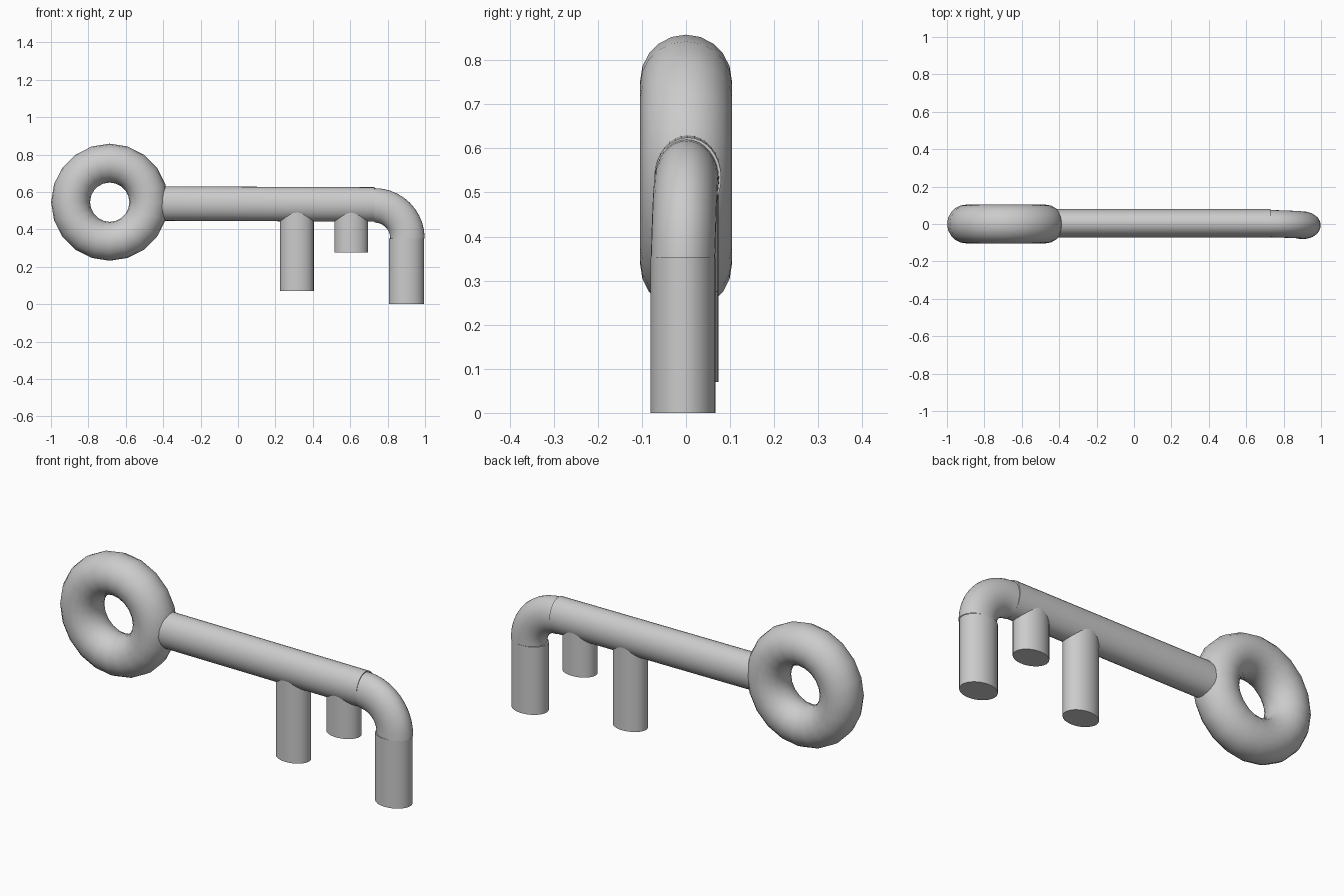
import bpy, bmesh
from math import sin, cos, pi, radians
from mathutils import Vector, Matrix

cube = bpy.data.objects.get("Cube")
if cube:
    bpy.data.objects.remove(cube, do_unlink=True)

# One plain grey finish
grey = bpy.data.materials.new("plain_grey")
grey.use_nodes = True
color = (0.6, 0.6, 0.6, 1)
grey.diffuse_color = color
grey.node_tree.nodes["Principled BSDF"].inputs["Base Color"].default_value = color


def finish(obj, angle=40):
    obj.data.materials.clear()
    obj.data.materials.append(grey)
    bpy.ops.object.select_all(action='DESELECT')
    obj.select_set(True)
    bpy.context.view_layer.objects.active = obj
    bpy.ops.object.shade_smooth_by_angle(angle=radians(angle))


def tube(name, path, wide, deep, sides=32, caps=True):
    """Oval tube; each path entry is (centre, heading), heading 0 = +x, pi/2 = down."""
    bm = bmesh.new()
    rings = []
    for centre, heading in path:
        up = Vector((sin(heading), 0, cos(heading))) * wide
        side = Vector((0, deep, 0))
        turns = [2 * pi * i / sides for i in range(sides)]
        rings.append([bm.verts.new(Vector(centre) + up * cos(t) + side * sin(t)) for t in turns])
    for a, b in zip(rings, rings[1:]):
        for i in range(sides):
            j = (i + 1) % sides
            bm.faces.new((a[i], a[j], b[j], b[i]))
    if caps:
        bm.faces.new(rings[0])
        bm.faces.new(rings[-1])
    bmesh.ops.recalc_face_normals(bm, faces=bm.faces)
    mesh = bpy.data.meshes.new(name)
    bm.to_mesh(mesh)
    bm.free()
    obj = bpy.data.objects.new(name, mesh)
    bpy.context.collection.objects.link(obj)
    finish(obj)
    return obj


# Ring handle
bpy.ops.mesh.primitive_torus_add(major_segments=20, minor_segments=20,
                                 major_radius=0.209, minor_radius=0.104)
handle = bpy.context.object
handle.name = "ring_handle"
handle.data.transform(Matrix.Translation((-0.686, 0, 0.545)) @ Matrix.Rotation(pi / 2, 4, 'X'))
finish(handle, 60)

# Straight shaft
tube("shaft", [((-0.45, 0.004, 0.538), 0), ((0.73, 0.004, 0.533), 0)], 0.092, 0.076)

# Curved elbow, drifting slightly towards the front
bend, steps = 0.176, 10
arc = []
for k in range(steps + 1):
    a = pi / 2 * k / steps
    arc.append(((0.73 + bend * sin(a), 0.002 - 0.009 * k / steps, 0.352 + bend * cos(a)), a))
tube("elbow", arc, 0.092, 0.073, caps=False)

# Downward end and the two teeth: name, x, y, top, bottom, half width, half depth
for name, x, y, top, bottom, wide, deep in (
        ("end_post", 0.9, -0.007, 0.352, 0, 0.094, 0.074),
        ("long_tooth", 0.315, 0.006, 0.53, 0.07, 0.09, 0.068),
        ("short_tooth", 0.605, 0.006, 0.53, 0.275, 0.09, 0.068)):
    tube(name, [((x, y, top), pi / 2), ((x, y, bottom), pi / 2)], wide, deep)
